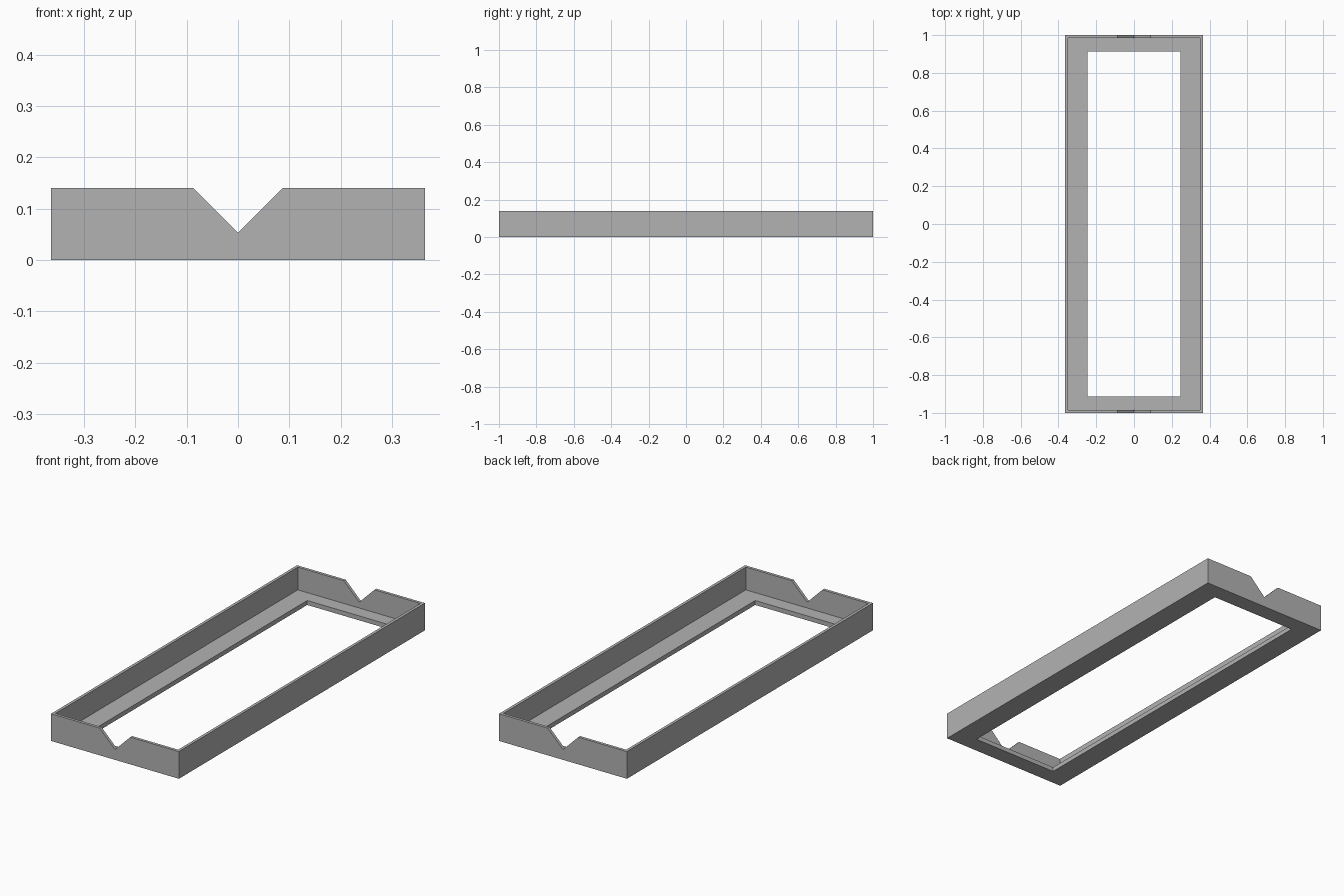
import bpy
import bmesh

cube = bpy.data.objects.get("Cube")
if cube:
    bpy.data.objects.remove(cube, do_unlink=True)

HALF_X, HALF_Y, HEIGHT = 0.364, 1.0, 0.14
WALL, FLOOR = 0.015, 0.023
HOLE_X, HOLE_Y = 0.246, 0.914
NOTCH_HALF, NOTCH_Z = 0.087, 0.053
OVER = 0.1

grey = bpy.data.materials.new("plain_grey")
grey.use_nodes = True
colour = (0.45, 0.45, 0.45, 1)
grey.diffuse_color = colour
grey.node_tree.nodes["Principled BSDF"].inputs["Base Color"].default_value = colour


def prism(name, profile, half_y):
    """Extrude an x-z profile along y, centred on y = 0."""
    bm = bmesh.new()
    face = bm.faces.new([bm.verts.new((x, -half_y, z)) for x, z in profile])
    ext = bmesh.ops.extrude_face_region(bm, geom=[face])["geom"]
    verts = [v for v in ext if isinstance(v, bmesh.types.BMVert)]
    bmesh.ops.translate(bm, verts=verts, vec=(0, 2 * half_y, 0))
    bmesh.ops.recalc_face_normals(bm, faces=bm.faces[:])
    mesh = bpy.data.meshes.new(name)
    bm.to_mesh(mesh)
    bm.free()
    mesh.materials.append(grey)
    obj = bpy.data.objects.new(name, mesh)
    bpy.context.collection.objects.link(obj)
    return obj


def box(name, hx, hy, z0, z1):
    return prism(name, [(-hx, z0), (hx, z0), (hx, z1), (-hx, z1)], hy)


# Outer block of the tray frame
frame = box("tray_frame", HALF_X, HALF_Y, 0, HEIGHT)

# Cavity above the ledge, opening through the ledge, V notch in both ends
slope = (HEIGHT - NOTCH_Z) / NOTCH_HALF
wide = NOTCH_HALF + OVER / slope
cutters = [
    box("cavity_cutter", HALF_X - WALL, HALF_Y - WALL, FLOOR, HEIGHT + OVER),
    box("opening_cutter", HOLE_X, HOLE_Y, -OVER, HEIGHT),
    prism("notch_cutter",
          [(0, NOTCH_Z), (wide, HEIGHT + OVER), (-wide, HEIGHT + OVER)],
          HALF_Y + OVER),
]
for cutter in cutters:
    cutter.hide_render = True
    mod = frame.modifiers.new(cutter.name, 'BOOLEAN')
    mod.operation = 'DIFFERENCE'
    mod.solver = 'EXACT'
    mod.object = cutter

# Bake the cuts into the frame and drop the cutters
bpy.context.view_layer.update()
evaluated = frame.evaluated_get(bpy.context.evaluated_depsgraph_get())
cut_mesh = bpy.data.meshes.new_from_object(evaluated)
frame.modifiers.clear()
frame.data = cut_mesh
cut_mesh.name = "tray_frame"
cut_mesh.materials.clear()
cut_mesh.materials.append(grey)
for face in cut_mesh.polygons:
    face.material_index = 0
for cutter in cutters:
    bpy.data.objects.remove(cutter, do_unlink=True)
